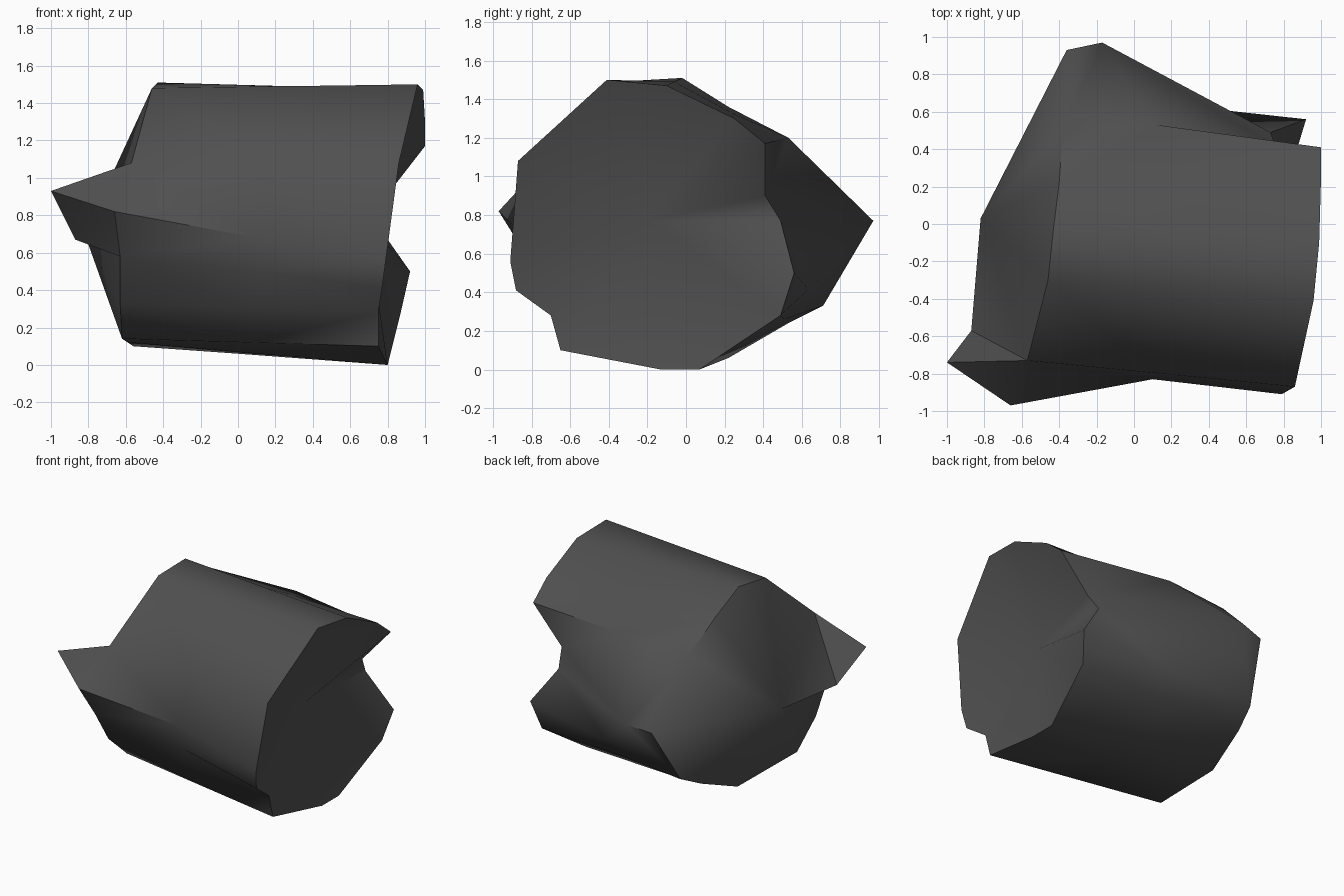
import bpy
import bmesh
from math import radians

# Remove the default object
default_cube = bpy.data.objects.get("Cube")
if default_cube:
    bpy.data.objects.remove(default_cube, do_unlink=True)


def make_material(name, colour):
    material = bpy.data.materials.new(name)
    material.use_nodes = True
    material.diffuse_color = colour
    shader = material.node_tree.nodes["Principled BSDF"]
    shader.inputs["Base Color"].default_value = colour
    shader.inputs["Roughness"].default_value = 0.9
    return material


bm = bmesh.new()


def add_points(points):
    return [bm.verts.new(point) for point in points]


def add_fan(centre, rim):
    """Triangles from one vertex to each pair of neighbours along a rim."""
    for first, second in zip(rim, rim[1:]):
        bm.faces.new((centre, first, second))


# Outline of the +x end, starting at the top front and going over the back
left_outline = [
    (.96, -.41, 1.5), (.99, -.1, 1.47), (1, .25, 1.3), (1, .41, 1.17),
    (.73, .49, .77), (.92, .56, .5), (.87, .49, .28), (.8, .07, 0),
    (.8, -.13, 0), (.75, -.65, .1), (.75, -.7, .28), (.77, -.88, .41),
    (.79, -.91, .56), (.86, -.87, 1.08),
]
# Matching outline of the -x end
right_outline = [
    (-.46, -.3, 1.48), (-.43, -.02, 1.51), (-.4, .22, 1.36), (-.38, .5, 1.18),
    (-.36, .93, .74), (-.45, .71, .33), (-.5, .53, .24), (-.56, .18, .1),
    (-.59, -.13, .12), (-.62, -.45, .14), (-.63, -.66, .33), (-.63, -.82, .58),
    (-.66, -.97, .82), (-.57, -.73, 1.08),
]
# Middle outline: halfway between the ends, except at the notch, peak, keel and dent
middle_special = {
    3: (.12, .53, 1.2),
    4: (-.17, .97, .77),
    7: (0, .22, .06),
    11: (.1, -.8, .5),
    12: (.1, -.83, .68),
}
middle_outline = []
for index, (left_point, right_point) in enumerate(zip(left_outline, right_outline)):
    halfway = tuple((a + b) / 2 for a, b in zip(left_point, right_point))
    middle_outline.append(middle_special.get(index, halfway))

left_ring = add_points(left_outline)
middle_ring = add_points(middle_outline)
right_ring = add_points(right_outline)
count = len(left_ring)
notch_row = 3

# Long sides of the stone, leaving the notch open
for near, far in ((left_ring, middle_ring), (middle_ring, right_ring)):
    for row in range(count):
        after = (row + 1) % count
        if near is left_ring and row == notch_row:
            continue
        bm.faces.new((near[row], far[row], far[after], near[after]))

# Notch cut into the back at the +x end
notch_apex, notch_fold = add_points([(.69, -.2, .77), (.76, .41, .9)])
upper, lower = notch_row, notch_row + 1
add_fan(notch_fold, [notch_apex, left_ring[upper], middle_ring[upper],
                     middle_ring[lower], left_ring[lower], notch_apex])

# Hollow +x end
add_fan(notch_apex, left_ring[lower:] + left_ring[:lower])

# Bulging -x end
bulge, spur_tip, spur_base = add_points(
    [(-.82, .03, .7), (-1, -.74, .93), (-.87, -.57, .67)])
spur_top = right_ring[-1]
spur_root = right_ring[-2]
add_fan(bulge, right_ring[:-2] + [spur_base, spur_top, right_ring[0]])

# Pointed spur at the front of the -x end
add_fan(spur_root, [right_ring[-3], spur_base, spur_tip, spur_top])
add_fan(spur_base, [spur_tip, spur_top])

bmesh.ops.triangulate(bm, faces=bm.faces[:])
bmesh.ops.recalc_face_normals(bm, faces=bm.faces[:])

mesh = bpy.data.meshes.new("stone")
bm.to_mesh(mesh)
bm.free()
mesh.materials.append(make_material("dark_grey_stone", (.08, .08, .08, 1)))

stone = bpy.data.objects.new("stone", mesh)
bpy.context.collection.objects.link(stone)

# Soft sides with crisp rims
bpy.ops.object.select_all(action="DESELECT")
stone.select_set(True)
bpy.context.view_layer.objects.active = stone
bpy.ops.object.shade_smooth_by_angle(angle=radians(50))
